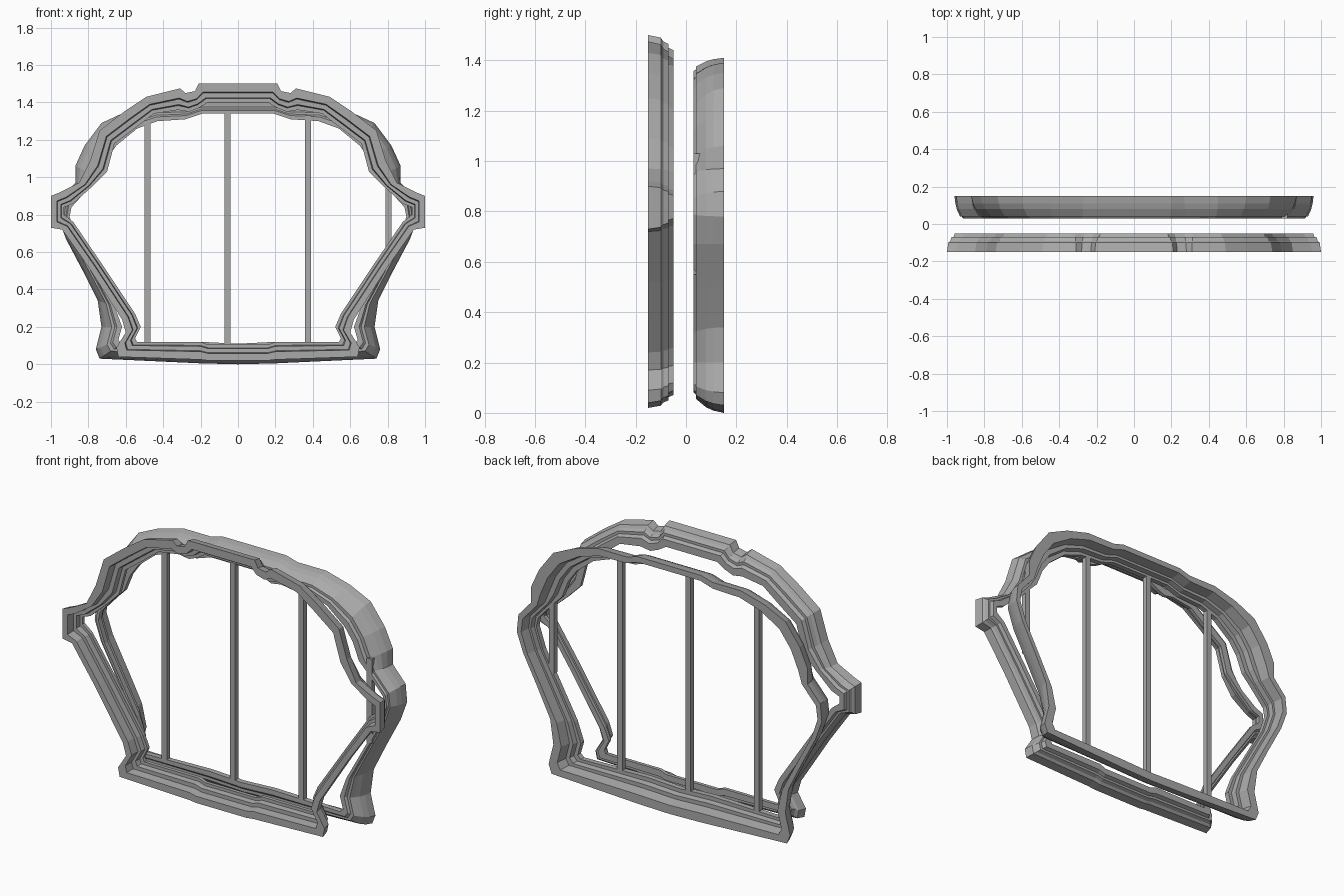
import bpy
import bmesh
from mathutils import Vector

default_cube = bpy.data.objects.get("Cube")
if default_cube:
    bpy.data.objects.remove(default_cube, do_unlink=True)

# Single plain grey for the whole model
grey = bpy.data.materials.new("plain_grey")
grey.use_nodes = True
grey_value = (0.4, 0.4, 0.4, 1)
grey.diffuse_color = grey_value
grey.node_tree.nodes["Principled BSDF"].inputs["Base Color"].default_value = grey_value


def add_object(name, bm):
    """Turn a finished bmesh into a named, coloured object."""
    bmesh.ops.recalc_face_normals(bm, faces=bm.faces)
    mesh = bpy.data.meshes.new(name)
    bm.to_mesh(mesh)
    bm.free()
    mesh.materials.append(grey)
    result = bpy.data.objects.new(name, mesh)
    bpy.context.collection.objects.link(result)
    return result


def mirrored(half):
    """Close a half outline, drawn from top to bottom, across the centre."""
    other_side = [(-x, z) for x, z in reversed(half[1:-1])]
    return half + other_side


def stepped_ring(name, outer_half, inner_half, section):
    """Sweep a section between an outer and an inner outline.

    Each section point is (fraction from outer to inner, depth)."""
    bm = bmesh.new()
    loops = []
    for outer, inner in zip(mirrored(outer_half), mirrored(inner_half)):
        loop = []
        for fraction, depth in section:
            point = Vector(outer).lerp(Vector(inner), fraction)
            loop.append(bm.verts.new((point.x, depth, point.y)))
        loops.append(loop)
    sides = len(section)
    for index, loop in enumerate(loops):
        following = loops[(index + 1) % len(loops)]
        for side in range(sides):
            after = (side + 1) % sides
            bm.faces.new((loop[side], loop[after], following[after], following[side]))
    return add_object(name, bm)


def upright_bar(name, x, bottom, top, width, front, back):
    """Square bar standing between two heights."""
    bm = bmesh.new()
    bmesh.ops.create_cube(bm, size=1)
    size = Vector((width, back - front, top - bottom))
    centre = Vector((x, (front + back) / 2, (top + bottom) / 2))
    for vert in bm.verts:
        vert.co = vert.co * size + centre
    return add_object(name, bm)


# Front ring: notched crown, side knobs, slanted sides and flared feet
front_outer = [
    (0, 1.5), (.21, 1.5), (.23, 1.46), (.28, 1.45), (.31, 1.475),
    (.49, 1.43), (.61, 1.35), (.74, 1.25), (.79, 1.09), (.85, .97),
    (.95, .92), (1, .9), (1, .73), (.94, .72), (.8, .52),
    (.62, .24), (.6, .17), (.65, .09), (.64, .04), (.2, .025), (.16, .02), (0, .02),
]
front_inner = [
    (0, 1.4), (.16, 1.4), (.21, 1.37), (.26, 1.35), (.32, 1.36),
    (.45, 1.34), (.54, 1.27), (.66, 1.18), (.7, 1.03), (.78, .95),
    (.88, .86), (.93, .84), (.93, .8), (.88, .76), (.73, .54),
    (.55, .27), (.52, .2), (.55, .14), (.54, .12), (.2, .12), (.16, .105), (0, .105),
]
front_section = [
    (0, -.15), (.45, -.15), (.5, -.1), (.75, -.1), (.8, -.07), (1, -.07),
    (1, -.05), (.6, -.05), (.5, -.07), (.35, -.07), (.25, -.09), (.1, -.1),
]
stepped_ring("front_ring", front_outer, front_inner, front_section)

# Back ring: smoother arch with wider feet
back_outer = [
    (0, 1.41), (.2, 1.41), (.27, 1.39), (.45, 1.39), (.6, 1.35), (.73, 1.29),
    (.82, 1.17), (.87, 1.06), (.87, .97), (.95, .88), (.96, .78),
    (.92, .67), (.83, .5), (.75, .34), (.73, .2), (.76, .08), (.74, .03),
    (.2, .005), (0, 0),
]
back_inner = [
    (0, 1.34), (.19, 1.34), (.28, 1.31), (.43, 1.3), (.54, 1.26), (.65, 1.17),
    (.7, 1.1), (.74, 1), (.79, .95), (.89, .84), (.9, .79),
    (.86, .67), (.76, .49), (.66, .31), (.62, .2), (.64, .13), (.62, .11),
    (.2, .12), (0, .11),
]
back_section = [
    (0, .15), (.45, .15), (.55, .09), (.75, .09), (.8, .06), (1, .06),
    (1, .03), (.75, .03), (.65, .04), (.5, .04), (.35, .06), (.2, .08), (.08, .11),
]
stepped_ring("back_ring", back_outer, back_inner, back_section)

# Evenly spaced bars across the opening of the back ring
bar_spans = [(.09, 1.3), (.09, 1.35), (.09, 1.33), (.55, 1.03)]
for number, (bottom, top) in enumerate(bar_spans):
    upright_bar(f"bar_{number + 1}", -.485 + .43 * number, bottom, top, .032, .03, .06)
